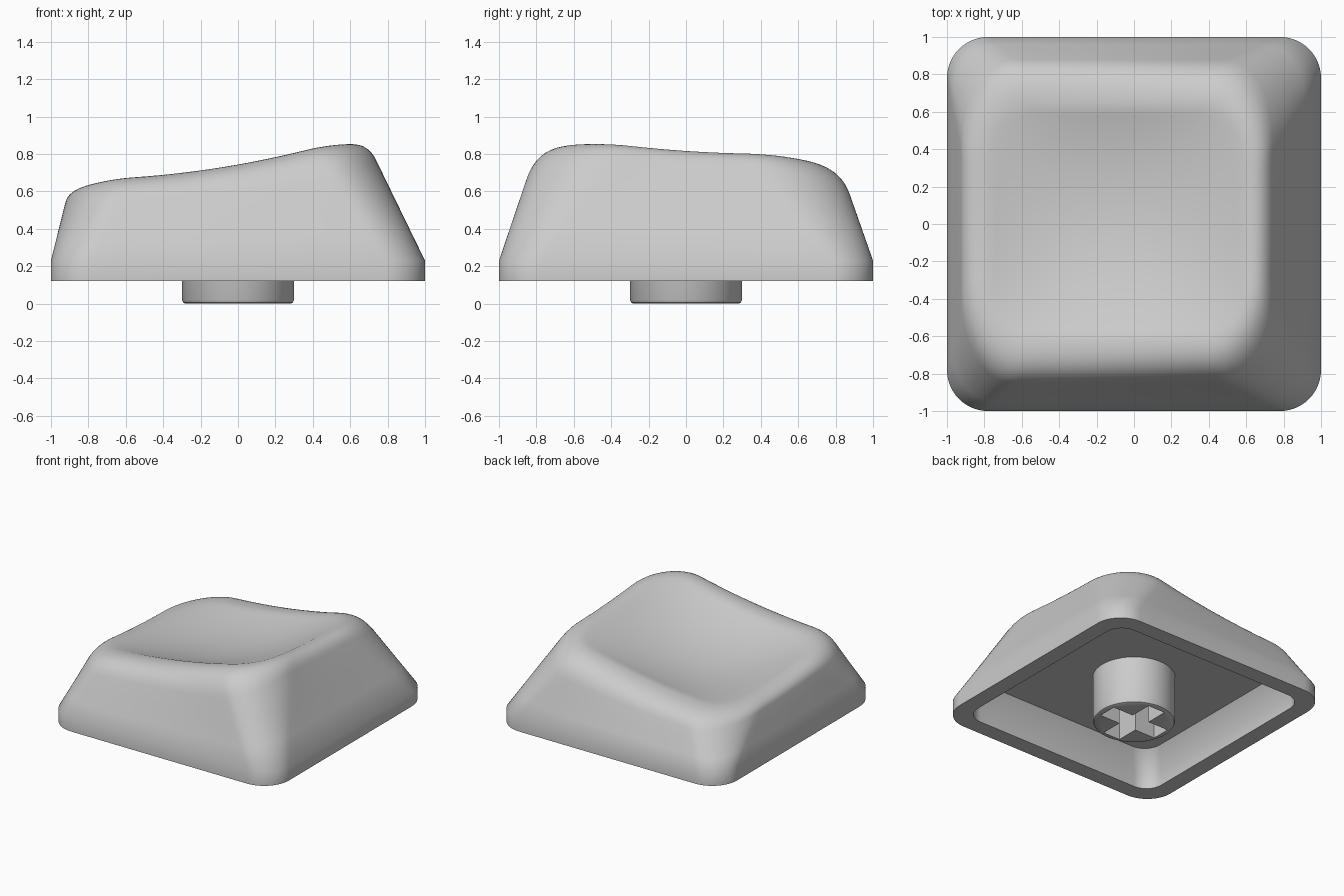
import bpy, bmesh
from math import sin, cos, pi
from mathutils import Vector

if "Cube" in bpy.data.objects:
    bpy.data.objects.remove(bpy.data.objects["Cube"])

grey = bpy.data.materials.new("light_grey")
grey.use_nodes = True
colour = (0.6, 0.6, 0.6, 1)
grey.diffuse_color = colour
grey.node_tree.nodes["Principled BSDF"].inputs["Base Color"].default_value = colour

ARC, SIDE = 14, 14   # points per corner and per straight side


def dish(x, y):
    """Height of the tilted top, with a hollow scooped inside its rim."""
    top = 0.668 + 0.18 * x - 0.069 * y + 0.1 * x * x + 0.08 * y * y
    u, v = (x + 0.095) / 0.685, (y - 0.01) / 0.61
    return top - 0.075 * max(0, 1 - u * u) * max(0, 1 - v * v)


def rounded_rect(x0, x1, y0, y1, rx, ry, z=0.0):
    """Anticlockwise loop with elliptical corners."""
    corners = [(x1 - rx, y1 - ry), (x0 + rx, y1 - ry),
               (x0 + rx, y0 + ry), (x1 - rx, y0 + ry)]
    pts = []
    for q, (cx, cy) in enumerate(corners):
        for i in range(ARC + 1):
            a = (q + i / ARC) * pi / 2
            pts.append(Vector((cx + rx * cos(a), cy + ry * sin(a), z)))
        a = (q + 1) * pi / 2
        nx, ny = corners[(q + 1) % 4]
        end = Vector((nx + rx * cos(a), ny + ry * sin(a), z))
        start = pts[-1]
        pts += [start.lerp(end, i / SIDE) for i in range(1, SIDE)]
    return pts


def square(h, r, z):
    return rounded_rect(-h, h, -h, h, r, r, z)


def on_dish(loop):
    return [Vector((p.x, p.y, dish(p.x, p.y))) for p in loop]


def make_object(name, bm):
    bmesh.ops.recalc_face_normals(bm, faces=bm.faces)
    mesh = bpy.data.meshes.new(name)
    bm.to_mesh(mesh)
    bm.free()
    mesh.materials.append(grey)
    ob = bpy.data.objects.new(name, mesh)
    bpy.context.collection.objects.link(ob)
    return ob


def loft(name, loops):
    """Skin a stack of equal loops and cap both ends."""
    bm = bmesh.new()
    rings = [[bm.verts.new(p) for p in loop] for loop in loops]
    n = len(rings[0])
    for a, b in zip(rings, rings[1:]):
        for i in range(n):
            j = (i + 1) % n
            bm.faces.new((a[i], a[j], b[j], b[i]))
    bm.faces.new(rings[0])
    bm.faces.new(rings[-1])
    return make_object(name, bm)


def smooth(ob, angle):
    bpy.ops.object.select_all(action='DESELECT')
    ob.select_set(True)
    bpy.context.view_layer.objects.active = ob
    bpy.ops.object.shade_smooth_by_angle(angle=angle)


# Cap shell: hollow underside, straight skirt, sloped walls
wall_foot = square(1, 0.22, 0.23)
loops = [square(0.775, 0.14, 0.38), square(0.87, 0.14, 0.23),
         square(0.87, 0.14, 0.12), square(1, 0.22, 0.12), wall_foot]

# Rounded shoulder, swept from the walls over to the dish
crest = on_dish(rounded_rect(-0.905, 0.69, -0.79, 0.82, 0.33, 0.5))
rim = on_dish(rounded_rect(-0.78, 0.59, -0.6, 0.62, 0.23, 0.32))
shoulder = []
for foot, top, inner in zip(wall_foot, crest, rim):
    reach = (top - inner).to_2d().length
    shoulder.append(top.lerp(foot, 1.6 * reach))
for t in (0.33, 0.67):
    loops.append([f.lerp(s, t) for f, s in zip(wall_foot, shoulder)])
STEPS = 12
for k in range(STEPS + 1):
    t = k / STEPS
    loops.append([s.lerp(c, t).lerp(c.lerp(r, t), t)
                  for s, c, r in zip(shoulder, crest, rim)])

# Dished top, closing toward the middle
middle = Vector((-0.095, 0.01, 0))
for k in range(1, 16):
    loops.append(on_dish([p.lerp(middle, k / 15.5) for p in rim]))
cap = loft("key_cap", loops)
smooth(cap, 0.75)

# Round stem with a softened lower edge
profile = [(0.28, 0), (0.293, 0.006), (0.3, 0.02), (0.3, 0.385)]
stem = loft("stem", [[Vector((r * cos(i * pi / 32), r * sin(i * pi / 32), z))
                      for i in range(64)] for r, z in profile])

# Cross-shaped socket cut up into the stem
w, l = 0.075, 0.255
quarter = [(l, -w), (l, w), (w, w)]
outline = []
for q in range(4):
    for x, y in quarter:
        for _ in range(q):
            x, y = -y, x
        outline.append((x, y))
cutter = loft("socket_cutter", [[Vector((x, y, z)) for x, y in outline]
                                for z in (-0.1, 0.36)])
cutter.hide_render = True
cut = stem.modifiers.new("socket", 'BOOLEAN')
cut.operation = 'DIFFERENCE'
cut.solver = 'EXACT'
cut.object = cutter
bpy.context.view_layer.objects.active = stem
bpy.ops.object.modifier_apply(modifier=cut.name)
bpy.data.objects.remove(cutter)
smooth(stem, 0.6)
